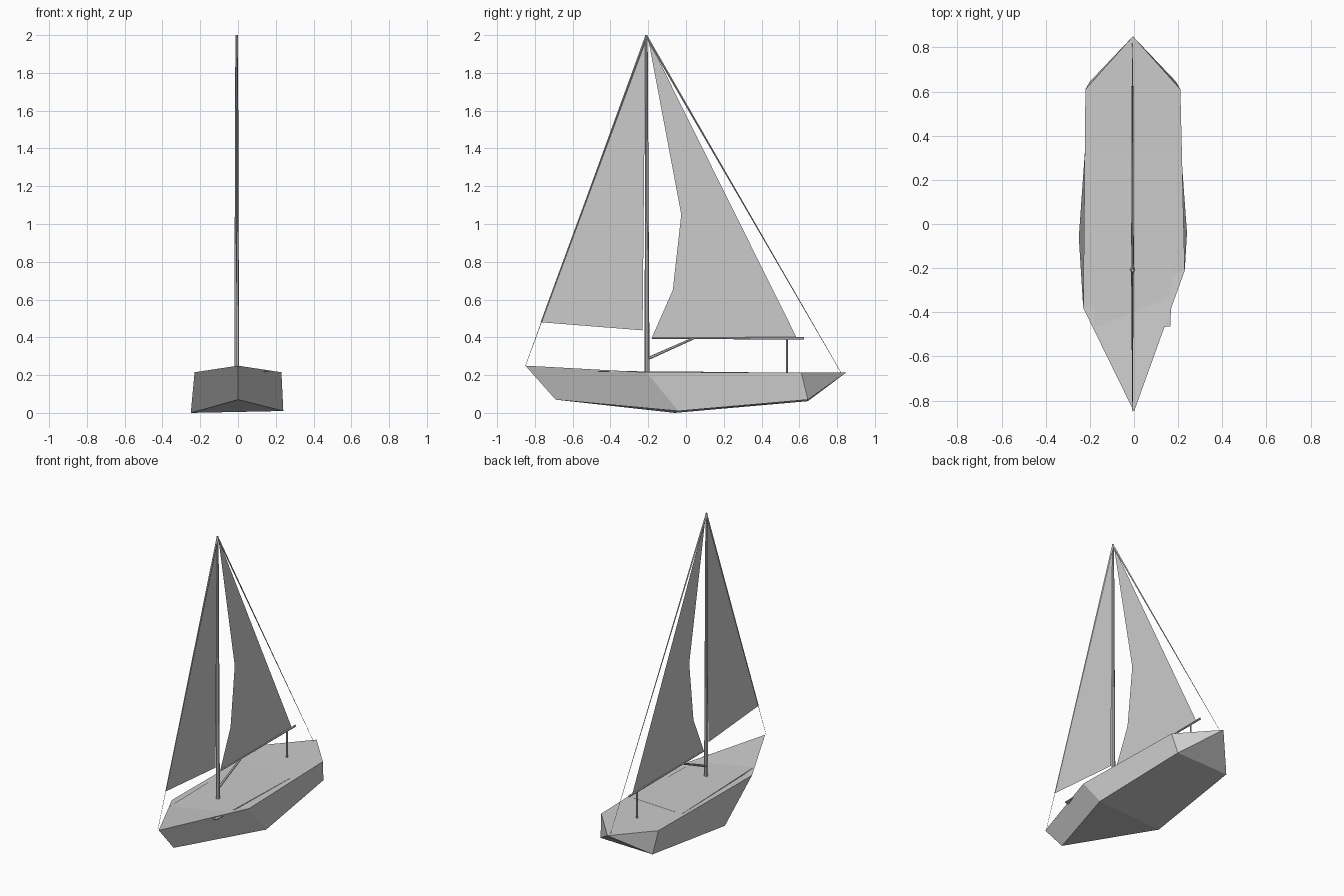
import bpy, bmesh
from mathutils import Vector

cube = bpy.data.objects.get("Cube")
if cube:
    bpy.data.objects.remove(cube, do_unlink=True)

# One plain gray for the whole boat
gray = bpy.data.materials.new("plain_gray")
gray.use_nodes = True
color = (0.6, 0.6, 0.6, 1)
gray.diffuse_color = color
gray.node_tree.nodes["Principled BSDF"].inputs["Base Color"].default_value = color


def add_object(name, bm):
    bmesh.ops.recalc_face_normals(bm, faces=bm.faces)
    mesh = bpy.data.meshes.new(name)
    bm.to_mesh(mesh)
    bm.free()
    mesh.materials.append(gray)
    obj = bpy.data.objects.new(name, mesh)
    bpy.context.collection.objects.link(obj)
    return obj


def spar(name, start, end, r_start, r_end, sides=6):
    """Tapered rod between two points."""
    a, b = Vector(start), Vector(end)
    bm = bmesh.new()
    bmesh.ops.create_cone(bm, cap_ends=True, segments=sides, radius1=r_start,
                          radius2=r_end, depth=(b - a).length)
    obj = add_object(name, bm)
    obj.location = (a + b) / 2
    obj.rotation_euler = (b - a).to_track_quat("Z", "Y").to_euler()
    return obj


def sheet(name, points):
    """Single flat face through the points."""
    bm = bmesh.new()
    bm.faces.new([bm.verts.new(p) for p in points])
    return add_object(name, bm)


# Hull: named corners joined into flat facets
corners = {
    "bow": (0, -0.85, 0.25), "stem": (0, -0.69, 0.07), "tip": (-0.005, 0.85, 0.215),
    "deck_l": (0.23, -0.21, 0.215), "deck_r": (-0.23, -0.38, 0.215),
    "aft_l": (0.21, 0.61, 0.215), "aft_r": (-0.22, 0.61, 0.215),
    "low_l": (0.24, -0.04, 0.01), "low_r": (-0.25, -0.06, 0),
    "heel_l": (0.19, 0.645, 0.07), "heel_r": (-0.2, 0.645, 0.062),
}
facets = ["bow deck_l deck_r", "deck_l aft_l tip aft_r deck_r",
          "stem low_r low_l", "low_l low_r heel_r heel_l", "tip heel_l heel_r"]
for s in ("_l", "_r"):
    facets += [f"bow stem low{s} deck{s}", f"deck{s} low{s} heel{s} aft{s}",
               f"aft{s} heel{s} tip"]
bm = bmesh.new()
verts = {key: bm.verts.new(p) for key, p in corners.items()}
for facet in facets:
    bm.faces.new([verts[key] for key in facet.split()])
add_object("hull", bm)

# Thin deck panel, its front edge just proud of the deck
bm = bmesh.new()
outline = [(-0.18, -0.465, 0.222), (0.165, -0.465, 0.222),
           (0.185, 0.31, 0.216), (-0.2, 0.33, 0.216)]
face = bm.faces.new([bm.verts.new(p) for p in outline])
ext = bmesh.ops.extrude_face_region(bm, geom=[face])
bmesh.ops.translate(bm, vec=(0, 0, -0.006),
                    verts=[v for v in ext["geom"] if isinstance(v, bmesh.types.BMVert)])
add_object("deck_panel", bm)

# Spars
X = -0.007
head = (X, -0.21, 1.995)
spar("mast", (X, -0.206, 0.2), (X, -0.21, 2), 0.013, 0.007, 8)
spar("boom", (X, -0.18, 0.395), (X, 0.625, 0.395), 0.003, 0.007)
spar("boom_strut", (X, -0.2, 0.288), (X, 0.04, 0.395), 0.008, 0.006)
spar("boom_post", (X, 0.535, 0.21), (X, 0.535, 0.395), 0.006, 0.006)

# Stays taper from the masthead down
spar("forestay", head, (X, -0.85, 0.25), 0.006, 0.001, 4)
spar("backstay", head, (X, 0.82, 0.215), 0.006, 0.001, 4)

# Sails
sheet("jib", [(X, -0.215, 1.99), (X, -0.77, 0.48), (X, -0.23, 0.437)])
sheet("mainsail", [(X, -0.2, 1.98), (X, -0.025, 1.05), (X, -0.07, 0.65),
                   (X, -0.18, 0.4), (X, 0.585, 0.4)])
